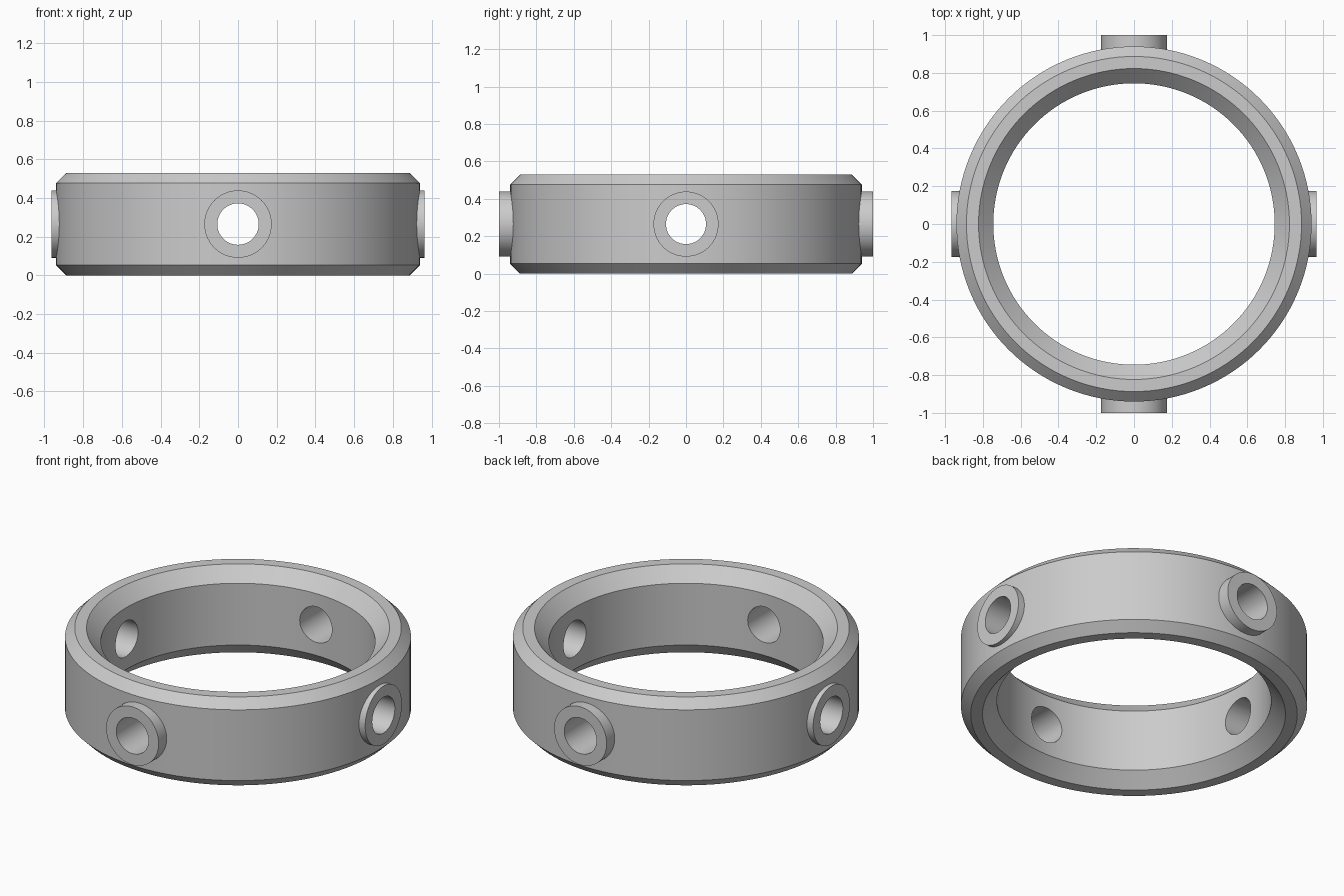
import bpy
import bmesh
from math import cos, sin, pi, radians
from mathutils import Matrix

cube = bpy.data.objects.get("Cube")
if cube:
    bpy.data.objects.remove(cube, do_unlink=True)

HEIGHT = 0.53
MID = HEIGHT / 2
SEGMENTS = 128

metal = bpy.data.materials.new("plain grey metal")
metal.use_nodes = True
grey = (0.6, 0.6, 0.6, 1)
metal.diffuse_color = grey
metal.node_tree.nodes["Principled BSDF"].inputs["Base Color"].default_value = grey


def add_object(name, bm):
    bmesh.ops.recalc_face_normals(bm, faces=bm.faces)
    mesh = bpy.data.meshes.new(name)
    bm.to_mesh(mesh)
    bm.free()
    mesh.materials.append(metal)
    obj = bpy.data.objects.new(name, mesh)
    bpy.context.collection.objects.link(obj)
    return obj


def lathe(name, profile):
    """Revolve a closed (radius, z) profile around the z axis."""
    bm = bmesh.new()
    rings = []
    for i in range(SEGMENTS):
        a = 2 * pi * i / SEGMENTS
        rings.append([bm.verts.new((r * cos(a), r * sin(a), z)) for r, z in profile])
    n = len(profile)
    for i in range(SEGMENTS):
        a, b = rings[i], rings[(i + 1) % SEGMENTS]
        for j in range(n):
            k = (j + 1) % n
            bm.faces.new((a[j], b[j], b[k], a[k]))
    return add_object(name, bm)


def radial_cylinder(name, radius, start, end, angle):
    """Solid cylinder running outwards from the ring's axis at an angle."""
    bm = bmesh.new()
    place = (Matrix.Translation((0, 0, MID)) @ Matrix.Rotation(angle, 4, 'Z')
             @ Matrix.Translation(((start + end) / 2, 0, 0))
             @ Matrix.Rotation(pi / 2, 4, 'Y'))
    bmesh.ops.create_cone(bm, cap_ends=True, segments=64, radius1=radius,
                          radius2=radius, depth=end - start, matrix=place)
    return add_object(name, bm)


def combine(target, tool, operation):
    mod = target.modifiers.new(operation.lower(), 'BOOLEAN')
    mod.operation = operation
    mod.solver = 'EXACT'
    mod.object = tool
    bpy.ops.object.modifier_apply(modifier=mod.name)
    bpy.data.objects.remove(tool, do_unlink=True)


# Ring body, chamfered inside and outside at both rims
lower = [(0.745, 0.08), (0.823, 0), (0.887, 0), (0.94, 0.053)]
upper = [(r, HEIGHT - z) for r, z in reversed(lower)]
ring = lathe("collar_ring", lower + upper)
bpy.ops.object.select_all(action='DESELECT')
ring.select_set(True)
bpy.context.view_layer.objects.active = ring

# Four bosses, the front and back pair standing out further
for i in range(4):
    reach = 1.0 if i % 2 else 0.965
    combine(ring, radial_cylinder("boss", 0.174, 0.83, reach, i * pi / 2), 'UNION')

# Radial screw holes through the bosses and wall
for i in range(4):
    combine(ring, radial_cylinder("hole_cutter", 0.107, 0.5, 1.2, i * pi / 2), 'DIFFERENCE')

bpy.ops.object.shade_smooth_by_angle(angle=radians(25))
